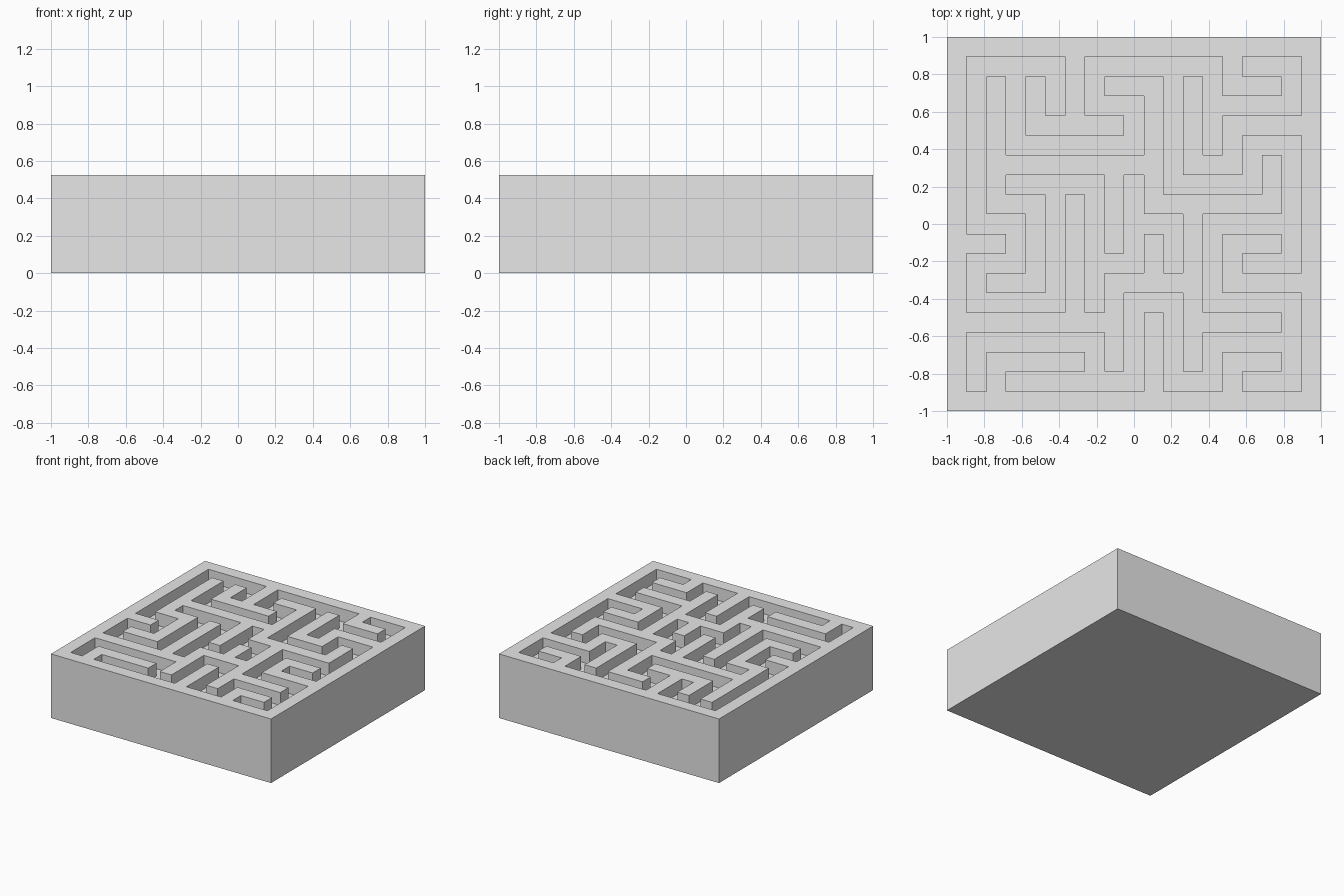
import bpy, bmesh

if "Cube" in bpy.data.objects:
    bpy.data.objects.remove(bpy.data.objects["Cube"])

# Floor plan of the maze, back row first: '#' is wall, '.' is sunken corridor
PLAN = [
    "###################",
    "#.....#.......#...#",
    "#.#.#.#.###.#.###.#",
    "#.#.#.#...#.#.....#",
    "#.#.#####.#.#.#####",
    "#.#.......#.#.#...#",
    "#.#########.###.#.#",
    "#.#.....#.#.....#.#",
    "#.###.#.#.#######.#",
    "#...#.#.#...#.....#",
    "###.#.#.#.#.#.###.#",
    "#...#.#...#.#.#...#",
    "#.###.#.#####.#####",
    "#.....#.#...#.....#",
    "#########.#.#####.#",
    "#.......#.#.#.....#",
    "#.#####.#.#.#.###.#",
    "#.#.......#...#...#",
    "###################",
]
N = len(PLAN)
CELL = 2.0 / N
LEVELS = (0.0, 4 * CELL, 5 * CELL)      # underside, corridor floor, wall top


def level(c, r):
    if not (0 <= c < N and 0 <= r < N):
        return 0
    return 2 if PLAN[r][c] == '#' else 1


bm = bmesh.new()
cache = {}


def vert(c, r, l):
    if (c, r, l) not in cache:
        cache[c, r, l] = bm.verts.new((-1 + c * CELL, 1 - r * CELL, LEVELS[l]))
    return cache[c, r, l]


def face(*corners):
    bm.faces.new([vert(*p) for p in corners])


for r in range(N):
    for c in range(N):
        h = level(c, r)
        quad = [(c, r + 1), (c + 1, r + 1), (c + 1, r), (c, r)]
        # wall top or corridor floor, and underside
        face(*[(x, y, h) for x, y in quad])
        face(*[(x, y, 0) for x, y in reversed(quad)])
        # vertical sides wherever the neighbour is lower
        for k, (dc, dr) in enumerate([(0, 1), (1, 0), (0, -1), (-1, 0)]):
            low = level(c + dc, r + dr)
            if low < h:
                a, b = quad[k], quad[(k + 1) % 4]
                face((*a, low), (*b, low), (*b, h), (*a, h))

mesh = bpy.data.meshes.new("maze_block")
bm.to_mesh(mesh)
bm.free()

# Single plain grey
grey = bpy.data.materials.new("light_grey")
grey.diffuse_color = (0.8, 0.8, 0.8, 1.0)
grey.use_nodes = True
grey.node_tree.nodes["Principled BSDF"].inputs["Base Color"].default_value = grey.diffuse_color
mesh.materials.append(grey)

block = bpy.data.objects.new("maze_block", mesh)
bpy.context.collection.objects.link(block)
